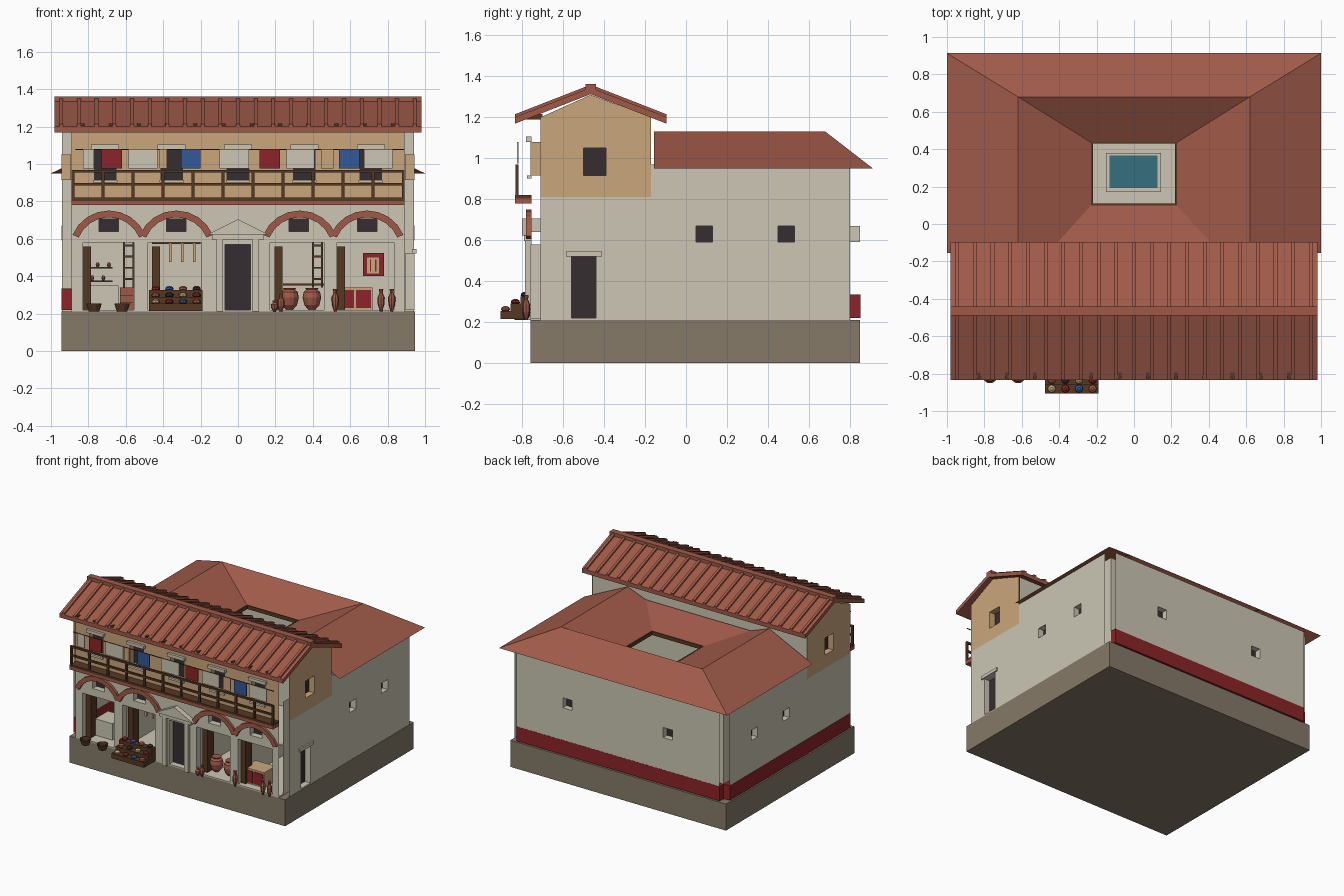
import bpy, bmesh, math
from mathutils import Vector, Matrix

if "Cube" in bpy.data.objects:
    bpy.data.objects.remove(bpy.data.objects["Cube"])


def mat(name, r, g, b):
    m = bpy.data.materials.new(name)
    m.diffuse_color = [(c / 255 / 12.92 if c < 11 else ((c / 255 + .055) / 1.055) ** 2.4) for c in (r, g, b)] + [1]
    m.use_nodes = True
    m.node_tree.nodes["Principled BSDF"].inputs["Base Color"].default_value = m.diffuse_color
    return m


CREAM = mat("cream_plaster", 204, 198, 180)
OCHRE = mat("ochre_plaster", 202, 166, 124)
TILE = mat("terracotta", 160, 90, 73)
STONE = mat("base_stone", 134, 122, 104)
DARK = mat("dark_opening", 54, 45, 48)
BROWN = mat("dark_wood", 86, 56, 36)
RED = mat("deep_red", 140, 36, 40)
BLUE = mat("blue_cloth", 50, 88, 152)
TEAL = mat("pool_water", 54, 112, 126)


def mesh(name, verts, faces, *mats, idx=None):
    me = bpy.data.meshes.new(name)
    me.from_pydata([tuple(v) for v in verts], [], faces)
    for m in mats:
        me.materials.append(m)
    if idx:
        me.polygons.foreach_set("material_index", idx)
    ob = bpy.data.objects.new(name, me)
    bpy.context.collection.objects.link(ob)
    return ob


def boxes(name, m, *bs):
    """One mesh of axis aligned boxes (x0, x1, y0, y1, z0, z1)."""
    v, f = [], []
    for b in bs:
        n = len(v)
        v += [(b[i], b[2 + j], b[4 + k]) for i in (0, 1) for j in (0, 1) for k in (0, 1)]
        f += [[n + i for i in q] for q in ((0, 1, 3, 2), (4, 6, 7, 5), (0, 4, 5, 1), (2, 3, 7, 6), (0, 2, 6, 4), (1, 5, 7, 3))]
    return mesh(name, v, f, m)


def lathe(name, m, x, y, z, profile, n=10):
    v = [(x + r * math.cos(a * math.tau / n), y + r * math.sin(a * math.tau / n), z + h) for r, h in profile for a in range(n)]
    f = [(k * n + a, k * n + (a + 1) % n, (k + 1) * n + (a + 1) % n, (k + 1) * n + a) for k in range(len(profile) - 1) for a in range(n)]
    f += [tuple(range(n))[::-1], tuple(range(len(v) - n, len(v)))]
    return mesh(name, v, f, m)


def wall(name, m, f, u0, u1, v0, v1, holes, depth=.05):
    """Wall skin with recessed openings (u0, u1, v0, v1, closed); f maps (u, v, depth) to space."""
    us = sorted({u0, u1, *[h[0] for h in holes], *[h[1] for h in holes]})
    vs = sorted({v0, v1, *[h[2] for h in holes], *[h[3] for h in holes]})
    verts, faces, idx = [], [], []

    def quad(pts, i=0):
        faces.append([len(verts) + k for k in range(4)])
        verts.extend(f(*p) for p in pts)
        idx.append(i)
    for a, b in zip(us, us[1:]):
        for c, d in zip(vs, vs[1:]):
            if not any(h[0] < (a + b) / 2 < h[1] and h[2] < (c + d) / 2 < h[3] for h in holes):
                quad([(a, c, 0), (b, c, 0), (b, d, 0), (a, d, 0)])
    for a, b, c, d, closed in holes:
        ring = [(a, c), (b, c), (b, d), (a, d)]
        for p, q in zip(ring, ring[1:] + ring[:1]):
            quad([(*p, 0), (*q, 0), (*q, depth), (*p, depth)])
        if closed:
            quad([(*p, depth - .002) for p in ring], 1)
    return mesh(name, verts, faces, m, DARK, idx=idx)


def front(u, v, d): return (u, -.76 + d, v)
def back(u, v, d): return (u, .85 - d, v)
def right(u, v, d): return (.943 - d, u, v)
def left(u, v, d): return (-.943 + d, u, v)


# Base and floor
boxes("stone_base", STONE, (-.945, .945, -.76, .85, 0, .21))
boxes("ground_floor", CREAM, (-.89, .89, -.76, .80, .21, .22))

# Ground storey front with shop openings, door and small windows
SHOPS = [(-.83, -.555), (-.48, -.195), (.17, .46), (.53, .835)]
holes = [(a, b, .22, .58, False) for a, b in SHOPS] + [(-.07, .067, .22, .57, True)]
holes += [(c - .052, c + .052, .64, .705, True) for c in (-.69, -.33, .325, .69)]
wall("shop_front", CREAM, front, -.89, .89, .21, .78, holes)

# Upper storey front
BAYS = (-.71, -.355, 0, .355, .71)
wall("upper_front", OCHRE, front, -.89, .89, .78, 1.2, [(c - .058, c + .058, .915, 1.08, True) for c in BAYS])
boxes("upper_lintels", CREAM, *[(c - .075, c + .075, -.78, -.755, 1.08, 1.105) for c in BAYS])
boxes("upper_sills", CREAM, *[(c - .065, c + .065, -.775, -.755, .9, .915) for c in BAYS])

# Side walls, gables and back
small = [(.05, .13, .59, .67, True), (.45, .53, .59, .67, True)]
for side, f, low, door in (("right", right, .21, [(-.56, -.44, .22, .52, True)]), ("left", left, .335, [])):
    wall(side + "_wall", CREAM, f, -.17, .80, low, .97, small)
    wall(side + "_front_wall", CREAM, f, -.71, -.17, low, .81, door)
    wall(side + "_upper_wall", OCHRE, f, -.71, -.17, .81, 1.2, [(-.5, -.39, .915, 1.05, True)])
    mesh(side + "_gable", [f(-.71, 1.2, 0), f(-.17, 1.2, 0), f(-.465, 1.31, 0)], [(0, 1, 2)], OCHRE)
wall("back_wall", CREAM, back, -.89, .89, .335, .97, [(c - .04, c + .04, .59, .67, True) for c in (-.435, .445)])
boxes("side_door_lintel", CREAM, (.93, .955, -.585, -.41, .52, .545))
boxes("red_dado", RED, (-.945, -.89, -.71, .80, .22, .335), (-.89, .89, .80, .851, .22, .335))

# Inner walls and shop partitions
inner = [(x, y, z) for z in (.21, .95) for x, y in ((-.89, -.71), (-.89, .80), (.89, .80), (.89, -.71))]
mesh("inner_walls", inner, [(0, 1, 5, 4), (1, 2, 6, 5), (2, 3, 7, 6)], CREAM)
mesh("cross_wall", [(-.94, -.17, .21), (.94, -.17, .21), (.94, -.17, 1.2), (-.94, -.17, 1.2)], [(0, 1, 2, 3)], CREAM)
boxes("partitions", CREAM, *[(x - .02, x + .02, -.71, -.17, .22, .6) for x in (-.517, -.15, .13, .495)])
boxes("shop_ceiling", CREAM, (-.89, .89, -.71, -.17, .6, .61))

# Main roof around the court opening
R = [(-1, -.155, .95), (-1, .913, .95), (1, .913, .95), (1, -.155, .95),
     (-.62, -.155, 1.13), (-.62, .68, 1.13), (.62, .68, 1.13), (.62, -.155, 1.13),
     (-.22, .11, .98), (-.22, .43, .98), (.22, .43, .98), (.22, .11, .98), (-.46, -.155, 1.07), (.46, -.155, 1.07)]
mesh("main_roof", R, [(0, 4, 5, 1), (1, 5, 6, 2), (2, 6, 7, 3), (4, 12, 8, 9, 5), (5, 9, 10, 6), (6, 10, 11, 13, 7), (12, 13, 11, 8)], TILE)
boxes("court_rim", BROWN, (-.23, -.22, .1, .44, .955, .985), (.22, .23, .1, .44, .955, .985),
      (-.23, .23, .1, .11, .955, .985), (-.23, .23, .43, .44, .955, .985))
boxes("pool_edge", CREAM, (-.15, .145, .17, .38, .22, .235))
boxes("pool_water", TEAL, (-.13, .125, .193, .367, .23, .238))

# Front gabled roof with tile ribs, ridge cap and rafters
SL = .39
for name, y1 in (("front_roof_slope", -.835), ("rear_roof_slope", -.095)):
    def strip(x0, x1, top, bottom):
        ze = 1.345 - SL * abs(y1 + .465)
        return [(x, y, z + h) for x in (x0, x1) for y, z in ((-.465, 1.345), (y1, ze)) for h in (bottom, top)]
    spans = [(-.98, .98, 0, -.032)] + [(-.945 + k * .0945 - .01, -.945 + k * .0945 + .01, .014, -.01) for k in range(21)]
    v, fc = [], []
    for s in spans:
        n = len(v)
        v += strip(*s)
        fc += [[n + i for i in q] for q in ((0, 1, 3, 2), (4, 6, 7, 5), (0, 4, 5, 1), (2, 3, 7, 6), (0, 2, 6, 4), (1, 5, 7, 3))]
    mesh(name, v, fc, TILE)
boxes("ridge_cap", TILE, (-.98, .98, -.49, -.44, 1.325, 1.362))
boxes("rafters", BROWN, *[(-.832 + k * .151 - .01, -.832 + k * .151 + .01, -.825, -.7, 1.19, 1.217) for k in range(12)])

# Balcony
boxes("balcony_beam", TILE, (-.89, .89, -.835, -.755, .78, .803))
boxes("balcony_deck", BROWN, (-.89, .89, -.835, -.755, .803, .82))
boxes("balcony_rails", BROWN, *[(-.89, .89, -.833, -.818, z, z + .014) for z in (.885, .955)])
boxes("balcony_posts", BROWN, *[(-.89 + k * .1605, -.875 + k * .1605, -.833, -.818, .82, .965) for k in range(12)])

# Laundry on a line
boxes("clothes_line", BROWN, (-.87, .89, -.822, -.818, 1.074, 1.08))
for name, m, spans in (("red_cloths", RED, ((-.73, -.62), (.115, .225))), ("blue_cloths", BLUE, ((-.305, -.2), (.54, .65))),
                       ("cream_cloths", CREAM, ((-.83, -.77), (-.585, -.43), (-.1, .06), (.26, .41), (.675, .825))),
                       ("ochre_cloths", OCHRE, ((-.42, -.38), (.445, .51)))):
    boxes(name, m, *[(a, b, -.824, -.817, .975, 1.077) for a, b in spans])

# Brick arches over the shops
for c in (-.69, -.33, .33, .69):
    v, fc, n = [], [], 8
    for k in range(n + 1):
        a = math.radians(-67.5 + 135 * k / n)
        v += [(c + r * math.sin(a), y, .54 + r * math.cos(a)) for r, y in ((.175, -.78), (.211, -.78), (.211, -.755), (.175, -.755))]
    for k in range(n):
        fc += [(4 * k + i, 4 * k + (i + 1) % 4, 4 * k + 4 + (i + 1) % 4, 4 * k + 4 + i) for i in range(4)]
    mesh("brick_arch", v, fc + [(0, 1, 2, 3), (4 * n + 3, 4 * n + 2, 4 * n + 1, 4 * n)], TILE)

# Doorway with pilasters and pediment
boxes("door_pilasters", CREAM, (-.115, -.08, -.785, -.755, .21, .6), (.078, .112, -.785, -.755, .21, .6))
boxes("door_entablature", CREAM, (-.14, .14, -.79, -.755, .595, .622))
mesh("door_pediment", [(x, y, z) for y in (-.8, -.755) for x, z in ((-.165, .622), (.165, .622), (0, .705))],
     [(0, 1, 2), (5, 4, 3), (0, 3, 4, 1), (1, 4, 5, 2), (2, 5, 3, 0)], CREAM)

# Shop fittings
boxes("shutters", BROWN, *[(x, x + .042, -.72, -.64, .22, .56) for x in (-.828, -.46, .195, .53)])
boxes("shelves", BROWN, (-.82, -.67, -.3, -.2, .37, .378), (-.82, -.67, -.3, -.2, .44, .448), (.24, .46, -.3, -.2, .35, .362))
boxes("shop_counter", CREAM, (-.79, -.64, -.66, -.5, .22, .35))
boxes("brick_steps", TILE, *[(-.63, -.56, -.5 + k * .06, -.2, .22 + k * .04, .26 + k * .04) for k in range(3)])
for x in (-.615, .395):
    boxes("ladder", BROWN, *[(x + d, x + d + .01, -.32, -.31, .34, .59) for d in (0, .05)],
          *[(x, x + .06, -.32, -.31, z, z + .01) for z in (.38, .44, .5, .56)])
boxes("hanging_goods", OCHRE, *[(x, x + .014, -.64, -.626, .475, .575) for x in (-.37, -.305, -.24)])
boxes("hanging_rail", BROWN, (-.46, -.2, -.64, -.63, .572, .58))
boxes("bar_counter", OCHRE, (.545, .72, -.7, -.56, .22, .34))
boxes("bar_panels", RED, (.553, .62, -.705, -.7, .23, .325), (.63, .71, -.705, -.7, .23, .325))
boxes("wall_picture", RED, (.667, .78, -.18, -.172, .4, .525))
boxes("picture_panel", OCHRE, (.69, .755, -.184, -.178, .415, .5))
boxes("picture_bars", RED, (.705, .712, -.187, -.183, .425, .49), (.733, .74, -.187, -.183, .425, .49))

# Jars and baskets
JAR = [(.018, 0), (.04, .025), (.05, .065), (.044, .095), (.03, .108), (.036, .118)]
for x in (.275, .395):
    lathe("storage_jar", TILE, x, -.66, .22, JAR, 12)
for x, y, s in ((.765, -.78, 1), (.822, -.78, 1), (.52, -.78, 1), (.195, -.78, .5), (.23, -.78, .75)):
    lathe("amphora", TILE, x, y, .21, [(r, h * s) for r, h in ((.006, 0), (.018, .04), (.02, .075), (.009, .1), (.012, .122))], 8)
for x in (-.77, -.62):
    lathe("basket", BROWN, x, -.81, .21, [(.028, 0), (.042, .045), (.035, .045), (.03, .03)], 10)
for k in range(4):
    lathe("shelf_pot", TILE, -.78 + k * .03, -.25, .378 + .07 * (k % 2), [(.006, 0), (.011, .012), (.006, .025)], 6)

# Stepped produce stand
boxes("produce_stand", BROWN, *[(-.475, -.19, -.905 + .048 * k, -.857 + .048 * k, .215, .255 + .035 * k) for k in range(3)])
MIX = (OCHRE, RED, BLUE, TILE, DARK)
for r in range(3):
    for c in range(4):
        lathe("produce", MIX[(r * 3 + c) % 5], -.44 + c * .073, -.881 + r * .048, .25 + r * .035,
              [(.012, 0), (.022, .01), (.02, .02), (.008, .028)], 8)
